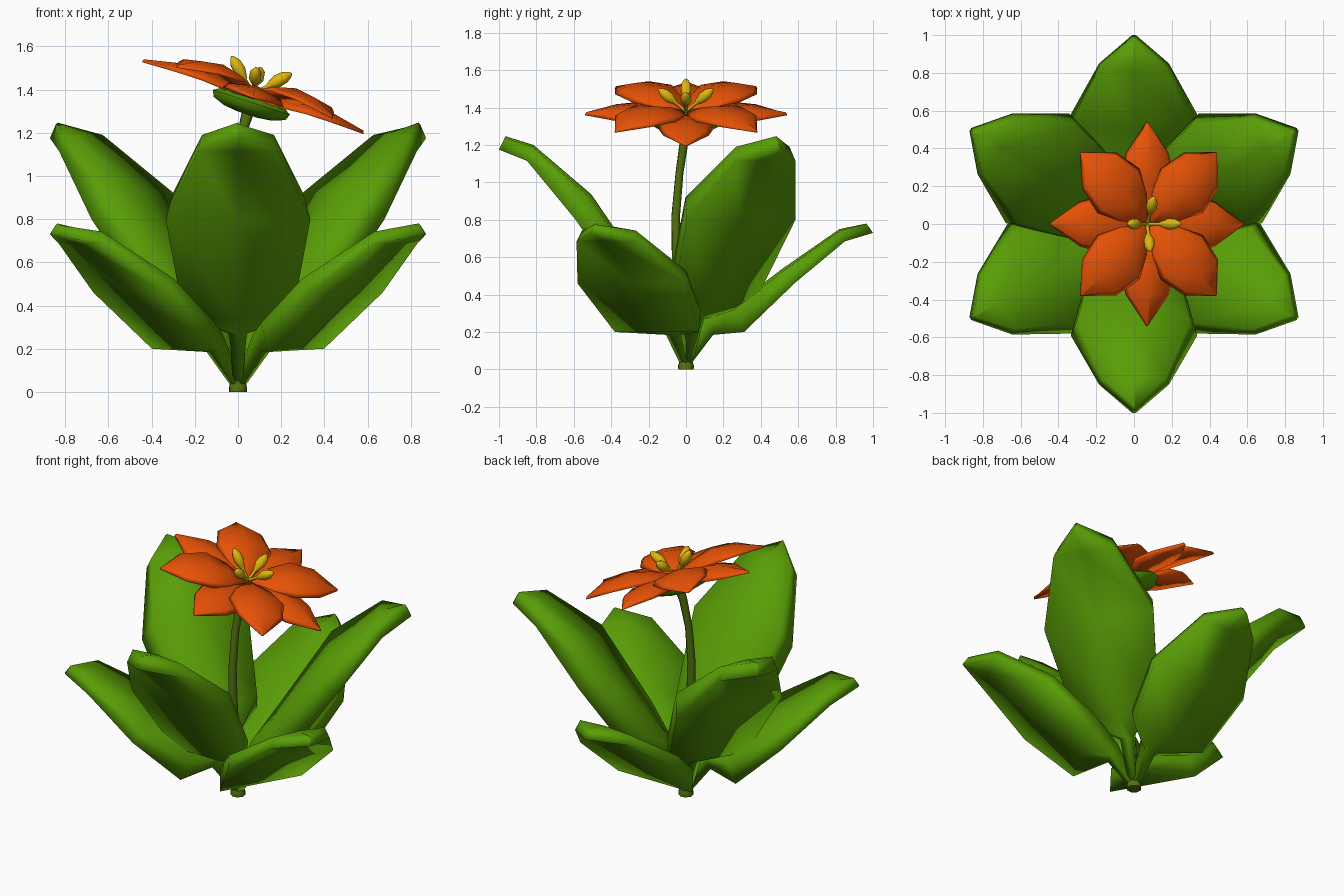
import bpy, bmesh, math
from mathutils import Matrix, Vector

if "Cube" in bpy.data.objects:
    bpy.data.objects.remove(bpy.data.objects["Cube"])


def mat(name, col):
    m = bpy.data.materials.new(name)
    m.diffuse_color = (*col, 1)
    m.use_nodes = True
    m.node_tree.nodes["Principled BSDF"].inputs["Base Color"].default_value = m.diffuse_color
    return m


LEAF = mat("leaf green", (0.10, 0.34, 0.002))
STEM = mat("stem olive green", (0.085, 0.17, 0.004))
PETAL = mat("petal orange", (0.86, 0.09, 0.002))
YELLOW = mat("anther yellow", (0.74, 0.47, 0.004))


def finish(name, bm, material, mtx=None, angle=180):
    """Turn a bmesh into a smooth shaded object."""
    bmesh.ops.recalc_face_normals(bm, faces=bm.faces)
    if mtx:
        bm.transform(mtx)
    me = bpy.data.meshes.new(name)
    bm.to_mesh(me)
    bm.free()
    me.materials.append(material)
    ob = bpy.data.objects.new(name, me)
    bpy.context.collection.objects.link(ob)
    bpy.ops.object.select_all(action='DESELECT')
    ob.select_set(True)
    bpy.context.view_layer.objects.active = ob
    bpy.ops.object.shade_smooth_by_angle(angle=math.radians(angle))
    return ob


def skin(bm, rings):
    """Bridge equal rings of points and cap both ends."""
    vr = [[bm.verts.new(p) for p in r] for r in rings]
    n = len(vr[0])
    for a, b in zip(vr, vr[1:]):
        for i in range(n):
            j = (i + 1) % n
            bm.faces.new((a[i], a[j], b[j], b[i]))
    bm.faces.new(vr[0][::-1])
    bm.faces.new(vr[-1])


def blade(name, rows, material, mtx, shoulder, drop):
    """Thick leaf along +x; row = (upper x, upper z, lower x, lower z, half width).
    The upper side is rounded: its shoulders are narrower and sink towards the lower side."""
    bm = bmesh.new()
    rings = []
    for ux, uz, lx, lz, w in rows:
        s = w * shoulder
        sx, sz = ux + (lx - ux) * drop, uz + (lz - uz) * drop
        rings.append([(sx, -s, sz), (ux, 0, uz), (sx, s, sz),
                      (lx, w, lz), (lx, 0, lz), (lx, -w, lz)])
    skin(bm, rings)
    return finish(name, bm, material, mtx)


def tube(name, pts, radii, material, sides=8, mtx=None):
    """Round tube through points."""
    bm = bmesh.new()
    pts = [Vector(p) for p in pts]
    rings = []
    for i, (p, r) in enumerate(zip(pts, radii)):
        t = (pts[min(i + 1, len(pts) - 1)] - pts[max(i - 1, 0)]).normalized()
        u = t.cross(Vector((0.3, 1, 0.1))).normalized()
        v = t.cross(u)
        rings.append([p + r * (u * math.cos(2 * math.pi * k / sides) +
                               v * math.sin(2 * math.pi * k / sides)) for k in range(sides)])
    skin(bm, rings)
    return finish(name, bm, material, mtx, 60)


# leaves: three low and three tall, alternating
low = [(-0.01, 0.05, 0.02, 0.02, 0.02),
       (0.095, 0.28, 0.145, 0.185, 0.04),
       (0.25, 0.335, 0.31, 0.20, 0.26),
       (0.51, 0.535, 0.58, 0.46, 0.335),
       (0.82, 0.75, 0.85, 0.685, 0.185),
       (0.965, 0.78, 1.0, 0.73, 0.01)]
tall = [(-0.01, 0.05, 0.02, 0.02, 0.02),
        (0.075, 0.34, 0.125, 0.27, 0.04),
        (0.21, 0.50, 0.285, 0.34, 0.25),
        (0.505, 0.935, 0.59, 0.80, 0.335),
        (0.815, 1.20, 0.85, 1.115, 0.185),
        (0.965, 1.247, 1.0, 1.175, 0.01)]
for k in range(3):
    for nm, rows, start in (("low_leaf", low, 90), ("tall_leaf", tall, 30)):
        blade(f"{nm}_{k + 1}", rows, LEAF,
              Matrix.Rotation(math.radians(start + 120 * k), 4, 'Z'), 0.9, 0.12)

# base and flower stem
tube("stem_base", [(0, 0, 0), (0, 0, 0.02), (0, 0, 0.04)], [0.043, 0.044, 0.038], STEM)
tube("flower_stem",
     [(0, 0, 0.01), (0, -0.025, 0.3), (0, -0.05, 0.6), (0, -0.055, 0.82),
      (0.005, -0.035, 1.05), (0.025, -0.01, 1.22), (0.05, 0, 1.31)],
     [0.032, 0.03, 0.027, 0.024, 0.022, 0.024, 0.03], STEM)

# flower head frame, tilted down toward +x
head = Matrix.Translation((0.07, 0, 1.365)) @ Matrix.Rotation(math.radians(18), 4, 'Y')

# flat green cup under the petals
tube("flower_cup", [(0, 0, -0.085), (0, 0, -0.077), (0, 0, -0.055), (0, 0, -0.025), (0, 0, 0.0)],
     [0.05, 0.12, 0.18, 0.192, 0.15], LEAF, 12, head)

# petals: lower ring on the axes, upper ring on the diagonals
lower = [(0.03, 0.01, 0.03, -0.01, 0.02), (0.13, 0.035, 0.13, -0.01, 0.09),
         (0.25, 0.055, 0.25, 0.0, 0.15), (0.37, 0.045, 0.375, 0.0, 0.12),
         (0.535, 0.01, 0.54, -0.005, 0.004)]
upper = [(0.02, 0.025, 0.02, 0.005, 0.015), (0.13, 0.07, 0.13, 0.025, 0.115),
         (0.25, 0.10, 0.25, 0.05, 0.165), (0.39, 0.085, 0.40, 0.05, 0.135),
         (0.53, 0.035, 0.535, 0.02, 0.004)]
for k in range(4):
    for nm, rows, start in (("lower_petal", lower, 0), ("upper_petal", upper, 45)):
        blade(f"{nm}_{k + 1}", rows, PETAL,
              head @ Matrix.Rotation(math.radians(start + 90 * k), 4, 'Z'), 0.85, 0.5)

# stamens: thin filament swelling into a pointed anther
foot = Vector((0.07, 0, 1.38))
for k, tip in enumerate([(-0.03, 0, 1.555), (0.25, 0, 1.475), (0.105, 0.145, 1.50), (0.085, -0.145, 1.50)]):
    tip = Vector(tip)
    steps = [0, 0.35, 0.45, 0.62, 0.82, 0.95, 1]
    tube(f"stamen_{k + 1}", [foot.lerp(tip, s) for s in steps],
         [0.009, 0.009, 0.018, 0.03, 0.027, 0.013, 0.002], YELLOW)
